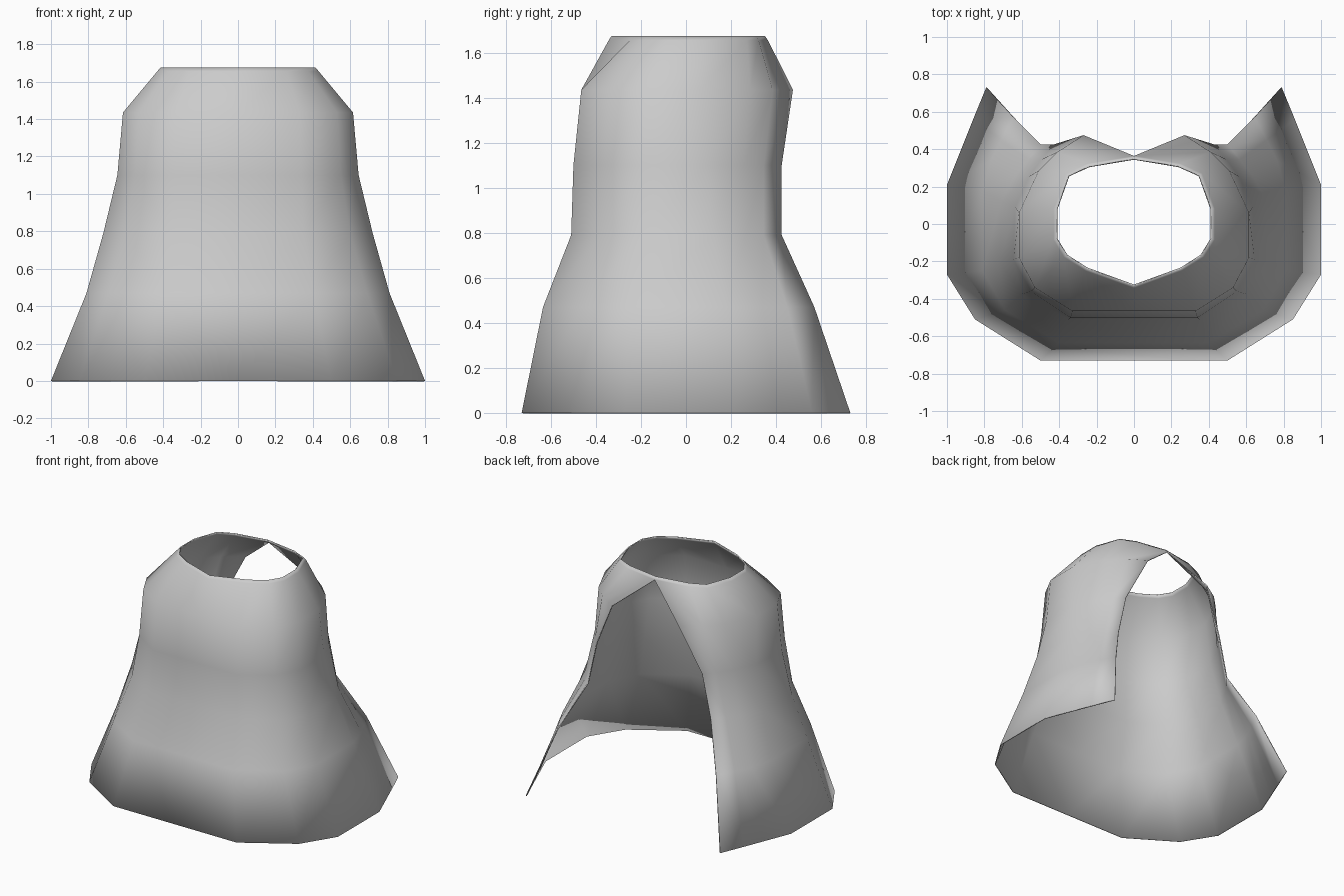
import bpy, bmesh

if "Cube" in bpy.data.objects:
    bpy.data.objects.remove(bpy.data.objects["Cube"])

# Half cross-sections of the garment: front centre round to the back opening
rings = [
    (0.00, [(0, -.73), (.50, -.73), (.85, -.51), (1.0, -.27), (1.0, .21), (.92, .41), (.86, .56), (.79, .73)]),
    (0.47, [(0, -.635), (.40, -.635), (.69, -.46), (.81, -.25), (.81, .18), (.765, .34), (.71, .45), (.645, .57)]),
    (0.79, [(0, -.51), (.35, -.51), (.60, -.375), (.72, -.20), (.71, .12), (.63, .265), (.565, .345), (.50, .425)]),
    (1.10, [(0, -.50), (.34, -.50), (.55, -.36), (.645, -.19), (.635, .09), (.56, .255), (.495, .345), (.43, .425)]),
    (1.435, [(0, -.465), (.33, -.465), (.53, -.34), (.615, -.18), (.615, .06), (.51, .285), (.41, .385), (.27, .475)]),
]
# Neck opening: a narrow collar band that closes at the back
neck = [(0, -.33), (.25, -.24), (.36, -.17), (.415, -.08), (.415, .08), (.35, .26), (.24, .31), (0, .35)]
rings.append((1.655, [(x * 1.04, y * 1.04) for x, y in neck]))
rings.append((1.675, neck))

# Loft the half shell between the sections
bm = bmesh.new()
grid = [[bm.verts.new((x, y, z)) for x, y in pts] for z, pts in rings]
for lo, hi in zip(grid, grid[1:]):
    for i in range(len(lo) - 1):
        bm.faces.new((lo[i], lo[i + 1], hi[i + 1], hi[i]))

# Mirror to the other side, weld along the front and at the back of the neck
bmesh.ops.mirror(bm, geom=bm.verts[:] + bm.edges[:] + bm.faces[:],
                 axis='X', merge_dist=0.001)
bmesh.ops.remove_doubles(bm, verts=bm.verts, dist=0.001)
bmesh.ops.recalc_face_normals(bm, faces=bm.faces)
if sum(f.normal.xy.dot(f.calc_center_median().xy) for f in bm.faces) < 0:
    bmesh.ops.reverse_faces(bm, faces=bm.faces)
for f in bm.faces:
    f.smooth = True

mesh = bpy.data.meshes.new("cape_shell")
bm.to_mesh(mesh)
bm.free()
cape = bpy.data.objects.new("cape_shell", mesh)
bpy.context.collection.objects.link(cape)

# Thin cloth thickness, inward
solid = cape.modifiers.new("thickness", 'SOLIDIFY')
solid.thickness = 0.008
solid.offset = -1
